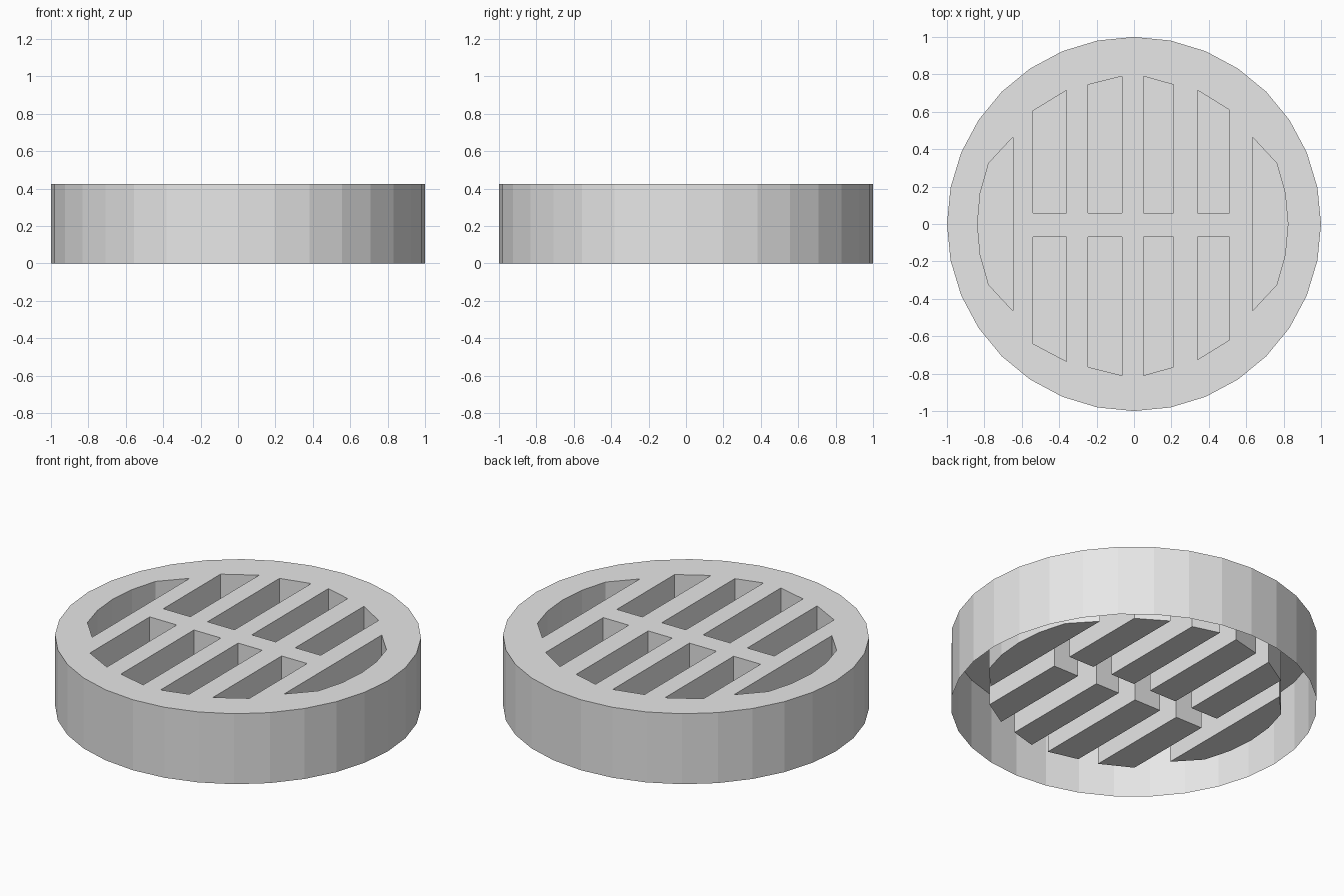
import bpy
import bmesh
import math

cube = bpy.data.objects.get("Cube")
if cube:
    bpy.data.objects.remove(cube, do_unlink=True)

RADIUS, TOP, FLOOR, SIDES = 1.0, 0.425, 0.09, 32

grey = bpy.data.materials.new("light_grey")
grey.use_nodes = True
colour = (0.8, 0.8, 0.8, 1)
grey.diffuse_color = colour
grey.node_tree.nodes["Principled BSDF"].inputs["Base Color"].default_value = colour


def ring(bm, outline, z):
    return [bm.verts.new((x, y, z)) for x, y in outline]


def bridge(bm, upper, lower):
    """Wall between two rings, facing outward for counter-clockwise rings."""
    n = len(upper)
    for i in range(n):
        j = (i + 1) % n
        bm.faces.new((lower[i], lower[j], upper[j], upper[i]))


def clockwise(outline):
    area = sum(a[0] * b[1] - b[0] * a[1]
               for a, b in zip(outline, outline[1:] + outline[:1]))
    return outline[::-1] if area > 0 else outline


# Slot columns: left x, right x, then back and front end heights at each
columns = [
    (-0.54, -0.36, 0.605, 0.715, -0.64, -0.735),
    (-0.245, -0.065, 0.745, 0.79, -0.765, -0.81),
    (0.05, 0.21, 0.79, 0.745, -0.81, -0.765),
    (0.34, 0.51, 0.715, 0.61, -0.725, -0.62),
]
slots = []
for x0, x1, back0, back1, front0, front1 in columns:
    slots.append([(x0, 0.06), (x1, 0.06), (x1, back1), (x0, back0)])
    slots.append([(x0, -0.07), (x1, -0.07), (x1, front1), (x0, front0)])

# Curved side slots
arc = [(0.64, 0.465), (0.77, 0.325), (0.815, 0.165), (0.83, 0)]
arc += [(x, -y) for x, y in arc[-2::-1]]
for side, shift in ((1, -0.007), (-1, -0.007)):
    slots.append([(side * x + shift, y) for x, y in arc])

# Hollow drum, open underneath, with blind slots hanging from its top
bm = bmesh.new()
angles = [2 * math.pi * i / SIDES for i in range(SIDES)]
circle = [(RADIUS * math.cos(a), RADIUS * math.sin(a)) for a in angles]
rim = ring(bm, circle, TOP)
bridge(bm, rim, ring(bm, circle, 0))
loops = [rim]
for outline in map(clockwise, slots):
    mouth = ring(bm, outline, TOP)
    base = ring(bm, outline, FLOOR)
    bridge(bm, mouth, base)
    bm.faces.new(base[::-1])
    loops.append(mouth)

# Top plate around the slot mouths
edges = [bm.edges.get((a, b)) for loop in loops
         for a, b in zip(loop, loop[1:] + loop[:1])]
bmesh.ops.triangle_fill(bm, edges=edges, use_beauty=True, normal=(0, 0, 1))
bm.normal_update()
for face in bm.faces:
    if abs(face.normal.z) > 0.9 and face.normal.z < 0:
        face.normal_flip()

mesh = bpy.data.meshes.new("slotted_drum")
bm.to_mesh(mesh)
bm.free()
mesh.materials.append(grey)
drum = bpy.data.objects.new("slotted_drum", mesh)
bpy.context.collection.objects.link(drum)
